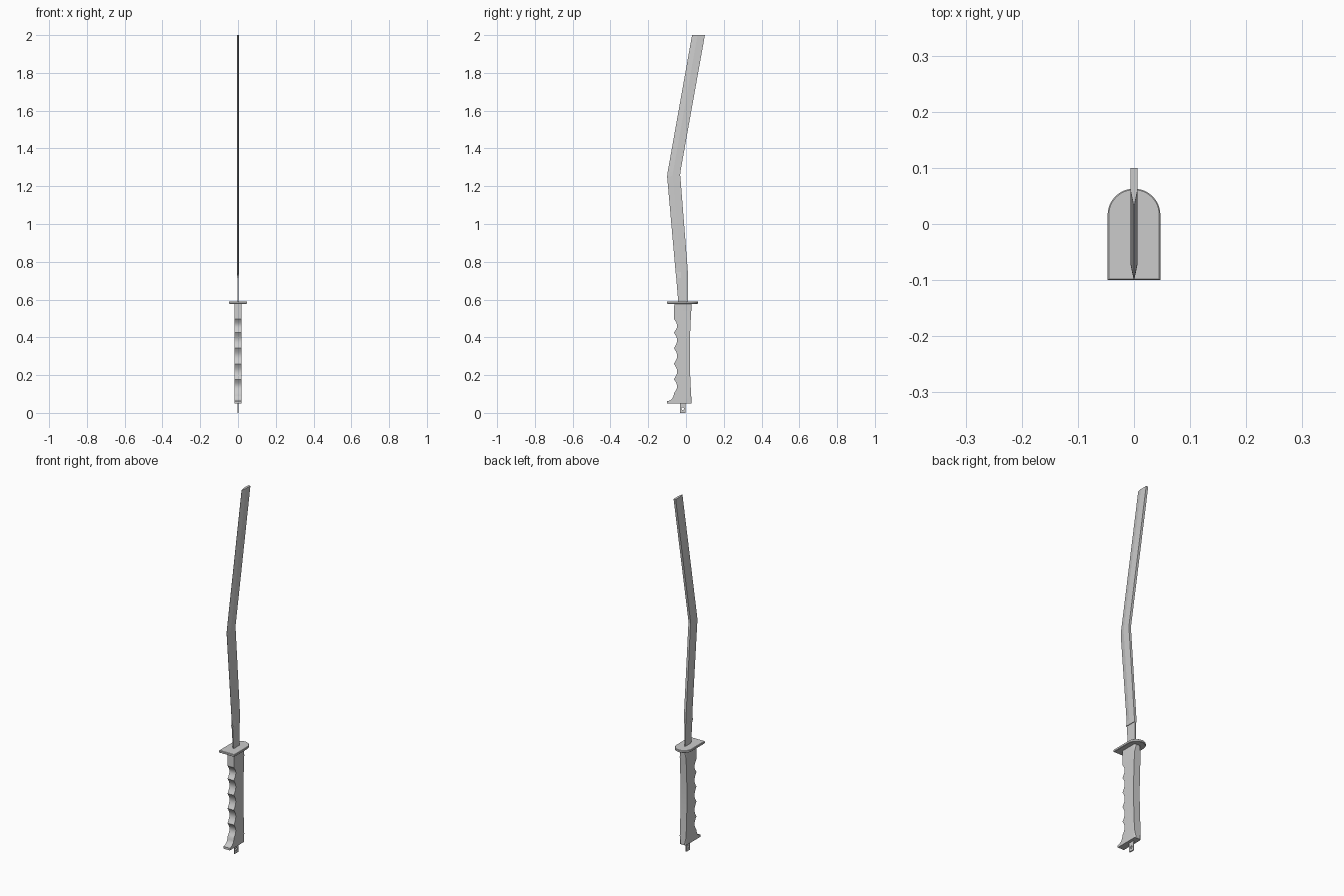
import bpy, bmesh, math

if "Cube" in bpy.data.objects:
    bpy.data.objects.remove(bpy.data.objects["Cube"])


def finish(bm, name, smooth=False):
    bmesh.ops.recalc_face_normals(bm, faces=bm.faces)
    mesh = bpy.data.meshes.new(name)
    bm.to_mesh(mesh)
    bm.free()
    obj = bpy.data.objects.new(name, mesh)
    bpy.context.collection.objects.link(obj)
    bpy.ops.object.select_all(action='DESELECT')
    bpy.context.view_layer.objects.active = obj
    obj.select_set(True)
    if smooth:
        bpy.ops.object.shade_smooth_by_angle(angle=math.radians(35))
    return obj


def side_prism(profile, half):
    """Extrude a (y, z) outline across x, from -half to half."""
    bm = bmesh.new()
    face = bm.faces.new([bm.verts.new((-half, y, z)) for y, z in profile])
    ext = bmesh.ops.extrude_face_region(bm, geom=[face])
    for v in ext['geom']:
        if isinstance(v, bmesh.types.BMVert):
            v.co.x = half
    return bm


# Blade: bevelled section lofted through stations (z front, y front, z back, y back, edge half width)
W = 0.0065
stations = [
    (0.715, -0.052, 0.715, 0.010, W),
    (0.745, -0.055, 0.745, 0.010, 0.0004),
    (1.23, -0.098, 1.24, -0.029, 0.0004),
    (1.25, -0.100, 1.26, -0.031, 0.0004),
    (1.27, -0.098, 1.28, -0.029, 0.0004),
    (2.00, 0.032, 2.00, 0.100, 0.0004),
]
bm = bmesh.new()
rings = []
for zf, yf, zb, yb, e in stations:
    ym, zm = yf + (yb - yf) * 0.42, zf + (zb - zf) * 0.42
    pts = [(-e, yf, zf), (e, yf, zf), (W, ym, zm), (W, yb, zb), (-W, yb, zb), (-W, ym, zm)]
    rings.append([bm.verts.new(p) for p in pts])
for a, b in zip(rings, rings[1:]):
    for i in range(6):
        j = (i + 1) % 6
        bm.faces.new((a[i], a[j], b[j], b[i]))
bm.faces.new(rings[0])
bm.faces.new(rings[-1])
finish(bm, "blade")

# Tang: thin plate from the blade through the guard
finish(side_prism([(-0.039, 0.56), (0.010, 0.56), (0.010, 0.72), (-0.052, 0.72)], 0.003), "tang")

# Lanyard tab: end of the tang below the handle, with a hole
tab = finish(side_prism([(-0.033, 0), (-0.002, 0), (-0.002, 0.08), (-0.033, 0.08)], 0.003), "lanyard_tab")
bpy.ops.mesh.primitive_cylinder_add(vertices=16, radius=0.007, depth=0.05,
                                    location=(0, -0.0175, 0.022), rotation=(0, math.pi / 2, 0))
cutter = bpy.context.object
cutter.name = "hole_cutter"
cutter.hide_render = True
mod = tab.modifiers.new("hole", 'BOOLEAN')
mod.object = cutter
mod.solver = 'EXACT'
bpy.context.view_layer.objects.active = tab
bpy.ops.object.modifier_apply(modifier=mod.name)
bpy.data.objects.remove(cutter)

# Guard: plate with a round back and a square front
R = 0.047
outline = [(-R, -0.10), (R, -0.10)]
outline += [(R * math.cos(math.pi * i / 24), 0.016 + R * math.sin(math.pi * i / 24)) for i in range(25)]
bm = bmesh.new()
face = bm.faces.new([bm.verts.new((x, y, 0.577)) for x, y in outline])
ext = bmesh.ops.extrude_face_region(bm, geom=[face])
bmesh.ops.translate(bm, verts=[v for v in ext['geom'] if isinstance(v, bmesh.types.BMVert)], vec=(0, 0, 0.013))
rim = [e for e in bm.edges if abs(e.verts[0].co.z - e.verts[1].co.z) < 1e-5]
bmesh.ops.bevel(bm, geom=rim, offset=0.002, segments=1, affect='EDGES')
finish(bm, "guard", smooth=True)

# Handle: side outline with finger grooves, flared butt and slightly hollow back
profile = [(-0.062, 0.577)]
peaks = [0.497, 0.425, 0.343, 0.260, 0.178, 0.103]
for top, bottom in zip(peaks, peaks[1:]):
    for i in range(8):
        t = i / 8
        profile.append((-0.064 + 0.017 * math.sin(math.pi * t), top + (bottom - top) * t))
for i in range(7):
    a = math.pi / 2 * i / 6
    profile.append((-0.064 - 0.036 * (1 - math.cos(a)), 0.103 - 0.041 * math.sin(a)))
profile.append((-0.100, 0.05))
for i in range(13):
    t = i / 12
    profile.append((0.030 - 0.010 * math.sin(math.pi * t), 0.05 + 0.527 * t))
bm = side_prism(profile, 0.0195)
back = [e for e in bm.edges
        if all(v.co.y > 0 for v in e.verts) and abs(e.verts[0].co.x - e.verts[1].co.x) < 1e-5]
bmesh.ops.bevel(bm, geom=back, offset=0.009, segments=4, profile=0.5, affect='EDGES')
finish(bm, "handle", smooth=True)
